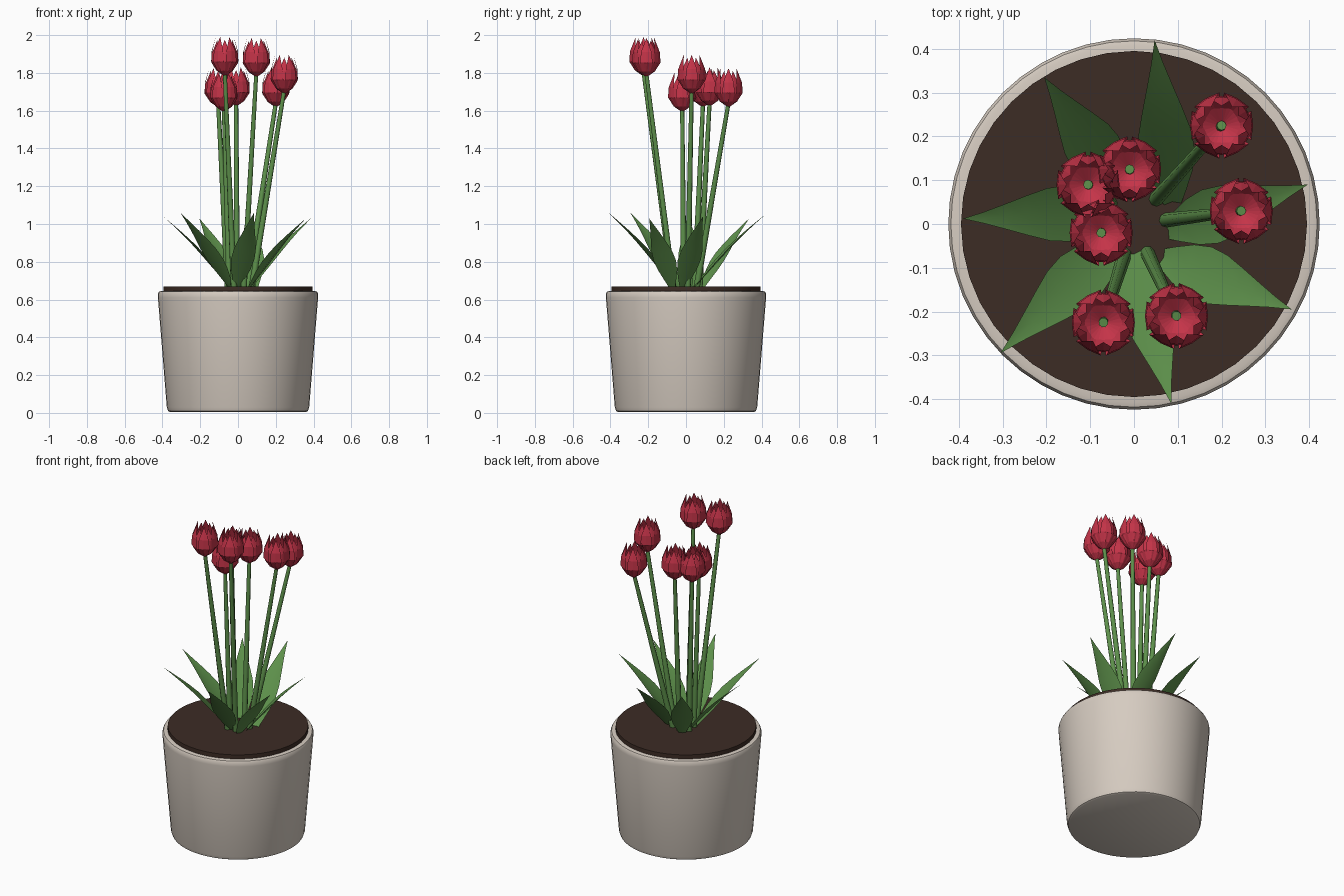
import bpy, bmesh, math
from mathutils import Vector, Matrix

if "Cube" in bpy.data.objects:
    bpy.data.objects.remove(bpy.data.objects["Cube"], do_unlink=True)


def material(name, rgb):
    mat = bpy.data.materials.new(name)
    mat.use_nodes = True
    mat.diffuse_color = (*rgb, 1)
    mat.node_tree.nodes["Principled BSDF"].inputs["Base Color"].default_value = (*rgb, 1)
    return mat


cream = material("cream ceramic", (0.67, 0.60, 0.53))
brown = material("brown soil", (0.046, 0.025, 0.018))
green = material("leaf green", (0.11, 0.28, 0.07))
red = material("petal red", (0.56, 0.034, 0.066))


def finish(name, bm, mat, smooth=None):
    mesh = bpy.data.meshes.new(name)
    bm.to_mesh(mesh)
    bm.free()
    obj = bpy.data.objects.new(name, mesh)
    bpy.context.collection.objects.link(obj)
    mesh.materials.append(mat)
    if smooth:
        bpy.ops.object.select_all(action="DESELECT")
        obj.select_set(True)
        bpy.context.view_layer.objects.active = obj
        bpy.ops.object.shade_smooth_by_angle(angle=math.radians(smooth))
    return obj


def lathe(name, profile, mat, sides, smooth):
    bm = bmesh.new()
    verts = [bm.verts.new((r, 0, z)) for r, z in profile]
    edges = [bm.edges.new(pair) for pair in zip(verts, verts[1:])]
    bmesh.ops.spin(bm, geom=verts + edges, cent=(0, 0, 0), axis=(0, 0, 1),
                   angle=math.tau, steps=sides)
    bmesh.ops.remove_doubles(bm, verts=bm.verts, dist=0.0005)
    bmesh.ops.recalc_face_normals(bm, faces=bm.faces)
    return finish(name, bm, mat, smooth)


def blade(bm, spine, widths, side, fold):
    """Pointed ribbon along a spine, its middle line shifted by fold * width."""
    rows = []
    for point, w in zip(spine, widths):
        offsets = (-1, 0, 1) if w else (0,)
        rows.append([bm.verts.new(point + side * w * o + fold * w * (o == 0))
                     for o in offsets])
    for low, high in zip(rows, rows[1:]):
        for i in (0, 1):
            if len(high) == 1:
                bm.faces.new((low[i], low[i + 1], high[0]))
            else:
                bm.faces.new((low[i], low[i + 1], high[i + 1], high[i]))


# Pot with rounded foot and rim, and soil disc standing just above the rim
lathe("pot", [(0, 0.005), (0.36, 0.005), (0.37, 0.01), (0.377, 0.03), (0.424, 0.61),
              (0.424, 0.63), (0.418, 0.642), (0.408, 0.645), (0.38, 0.645), (0.38, 0.6),
              (0, 0.6)], cream, 48, 40)
lathe("soil", [(0, 0.62), (0.395, 0.62), (0.395, 0.67), (0, 0.67)], brown, 40, 30)

# Flowers: x, y and z of the bottom of each head
heads = [(-0.07, -0.225, 1.785), (0.097, -0.21, 1.78), (0.245, 0.03, 1.69),
         (0.2, 0.225, 1.62), (-0.01, 0.125, 1.625), (-0.105, 0.09, 1.62),
         (-0.075, -0.02, 1.595)]
petal_profile = [(0.004, 0), (0.04, 0.028), (0.068, 0.075), (0.066, 0.13), (0.048, 0.205)]
petal_widths = [0.004, 0.021, 0.033, 0.028, 0]

for number, head in enumerate(heads, 1):
    top = Vector(head)

    # Two rings of six petals
    bm = bmesh.new()
    for k in range(12):
        angle = math.radians(30 * k)
        out = Vector((math.cos(angle), math.sin(angle), 0))
        side = Vector((-out.y, out.x, 0))
        size = 0.93 if k % 2 else 1
        spine = [top + out * r * size + Vector((0, 0, z * size)) for r, z in petal_profile]
        blade(bm, spine, petal_widths, side, out * 0.12)
    finish(f"flower_head_{number}", bm, red)

    # Straight tapered stem leaning out from the middle of the pot
    flat = Vector((top.x, top.y, 0))
    foot = flat.normalized() * min(0.07, flat.length * 0.6) + Vector((0, 0, 0.64))
    axis = top + Vector((0, 0, 0.02)) - foot
    bm = bmesh.new()
    bmesh.ops.create_cone(bm, cap_ends=True, segments=8, radius1=0.017, radius2=0.011,
                          depth=axis.length)
    turn = axis.to_track_quat("Z", "Y").to_matrix().to_4x4()
    bmesh.ops.transform(bm, verts=bm.verts,
                        matrix=Matrix.Translation(foot + axis / 2) @ turn)
    finish(f"stem_{number}", bm, green, 50)

# Leaves: base x, y and tip x, y, z
leaves = [(0.09, 0.03, 0.047, 0.42, 1.05), (-0.03, 0.08, -0.205, 0.335, 1.03),
          (-0.03, 0.03, -0.39, 0.012, 1.035), (-0.03, -0.03, -0.305, -0.295, 1.06),
          (-0.005, -0.05, 0.085, -0.41, 1.06), (0.05, -0.07, 0.36, -0.195, 1.03),
          (0.06, -0.02, 0.397, 0.09, 1.04)]
leaf_widths = [0.012, 0.034, 0.054, 0.064, 0.06, 0.046, 0.03, 0.014, 0]

for number, (bx, by, tx, ty, tz) in enumerate(leaves, 1):
    base, tip = Vector((bx, by, 0.65)), Vector((tx, ty, tz))
    along = tip - base
    side = along.cross(Vector((0, 0, 1))).normalized()
    normal = side.cross(along).normalized()
    spine = []
    for i in range(len(leaf_widths)):
        t = i / (len(leaf_widths) - 1)
        spine.append(base + along * t + normal * 0.02 * math.sin(math.pi * t))
    bm = bmesh.new()
    blade(bm, spine, leaf_widths, side, normal * -0.2)
    finish(f"leaf_{number}", bm, green, 50)
